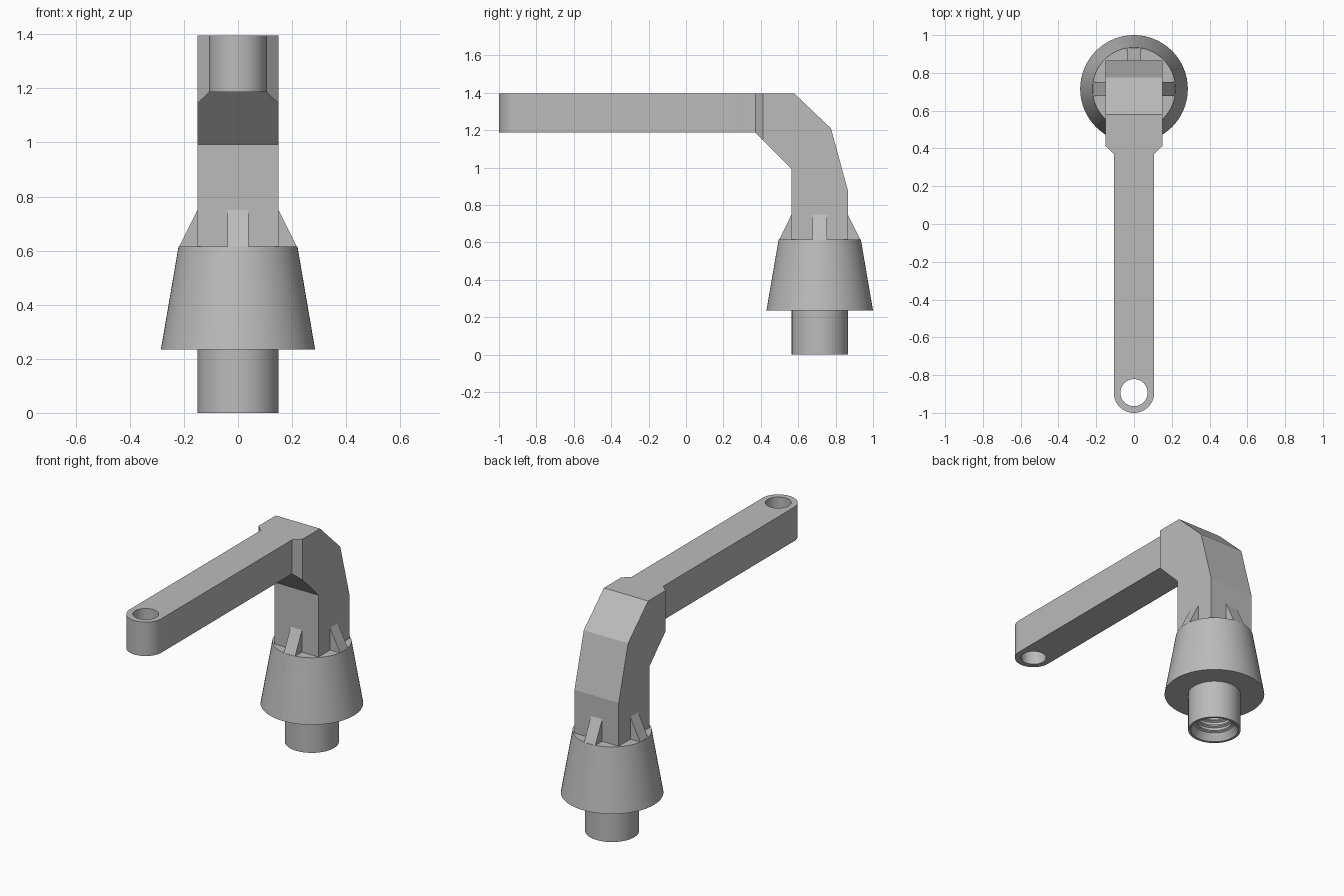
import bpy
import bmesh
from math import cos, sin, pi, radians

cube = bpy.data.objects.get("Cube")
if cube:
    bpy.data.objects.remove(cube, do_unlink=True)

AXIS_Y = 0.715

grey = bpy.data.materials.new("plain grey")
grey.use_nodes = True
GREY = (0.5, 0.5, 0.5, 1)
grey.diffuse_color = GREY
grey.node_tree.nodes["Principled BSDF"].inputs["Base Color"].default_value = GREY


def finish(name, bm, smooth=False):
    bmesh.ops.recalc_face_normals(bm, faces=bm.faces[:])
    mesh = bpy.data.meshes.new(name)
    bm.to_mesh(mesh)
    bm.free()
    mesh.materials.append(grey)
    obj = bpy.data.objects.new(name, mesh)
    bpy.context.collection.objects.link(obj)
    if smooth:
        bpy.ops.object.select_all(action='DESELECT')
        obj.select_set(True)
        bpy.context.view_layer.objects.active = obj
        bpy.ops.object.shade_smooth_by_angle(angle=radians(25))
    return obj


def bridge(bm, rings, closed=False):
    """Join successive closed rings of vertices with quads."""
    pairs = list(zip(rings, rings[1:]))
    if closed:
        pairs.append((rings[-1], rings[0]))
    for a, b in pairs:
        for i in range(len(a)):
            j = (i + 1) % len(a)
            bm.faces.new((a[i], a[j], b[j], b[i]))


# Threaded stub and tapered collar, turned about one axis
profile = [(0.22, 0.615), (0.285, 0.235), (0.15, 0.235), (0.15, 0),
           (0.135, 0), (0.112, 0.035)]
PITCH = 0.035
for k in range(1, 7):
    z = k * PITCH
    profile += [(0.112, z + 0.008), (0.1, z + 0.014),
                (0.1, z + 0.022), (0.112, z + 0.028)]
bm = bmesh.new()
SIDES = 64
rings = []
for r, z in profile:
    rings.append([bm.verts.new((r * cos(2 * pi * i / SIDES),
                                AXIS_Y + r * sin(2 * pi * i / SIDES), z))
                  for i in range(SIDES)])
bridge(bm, rings)
bm.faces.new(rings[0])
bm.faces.new(rings[-1])
finish("threaded_collar", bm, smooth=True)

# Bent neck: half width, inner (y, z), outer (y, z) for each section
sections = [
    (0.105, (0.37, 1.187), (0.37, 1.395)),
    (0.15, (0.412, 1.145), (0.412, 1.395)),
    (0.15, (0.49, 1.068), (0.58, 1.395)),
    (0.15, (0.565, 0.993), (0.775, 1.21)),
    (0.15, (0.565, 0.88), (0.865, 0.88)),
    (0.15, (0.565, 0.6), (0.865, 0.6)),
]
bm = bmesh.new()
rings = [[bm.verts.new((x, *p)) for x, p in
          ((-w, inner), (w, inner), (w, outer), (-w, outer))]
         for w, inner, outer in sections]
bridge(bm, rings)
bm.faces.new(rings[0])
bm.faces.new(rings[-1])
bmesh.ops.dissolve_limit(bm, angle_limit=radians(1),
                         verts=bm.verts[:], edges=bm.edges[:])
finish("bent_neck", bm)

# Four gussets between the neck and the collar top
for k, label in enumerate(("left", "back", "right", "front")):
    c, s = round(cos(k * pi / 2)), round(sin(k * pi / 2))
    bm = bmesh.new()
    rings = [[bm.verts.new((r * c - t * s, AXIS_Y + r * s + t * c, z))
              for r, z in ((0.14, 0.605), (0.217, 0.605),
                           (0.217, 0.615), (0.15, 0.75), (0.14, 0.75))]
             for t in (-0.038, 0.038)]
    bridge(bm, rings)
    for ring in rings:
        bm.faces.new(ring)
    finish(label + "_gusset", bm)

# Straight arm with a rounded, drilled end
HALF, HOLE, EYE_Y, ROOT_Y = 0.107, 0.072, -0.893, 0.375
N = 64
outer, inner = [], []
for i in range(N):
    a = 2 * pi * i / N
    inner.append((HOLE * cos(a), EYE_Y + HOLE * sin(a)))
    if 0 < i < N // 2:
        outer.append((HALF * (1 - 2 * (i - 1) / (N // 2 - 2)), ROOT_Y))
    else:
        outer.append((HALF * cos(a), EYE_Y + HALF * sin(a)))
bm = bmesh.new()
rings = [[bm.verts.new((x, y, z)) for x, y in loop]
         for loop, z in ((outer, 1.187), (outer, 1.395),
                         (inner, 1.395), (inner, 1.187))]
bridge(bm, rings, closed=True)
finish("straight_arm", bm, smooth=True)
